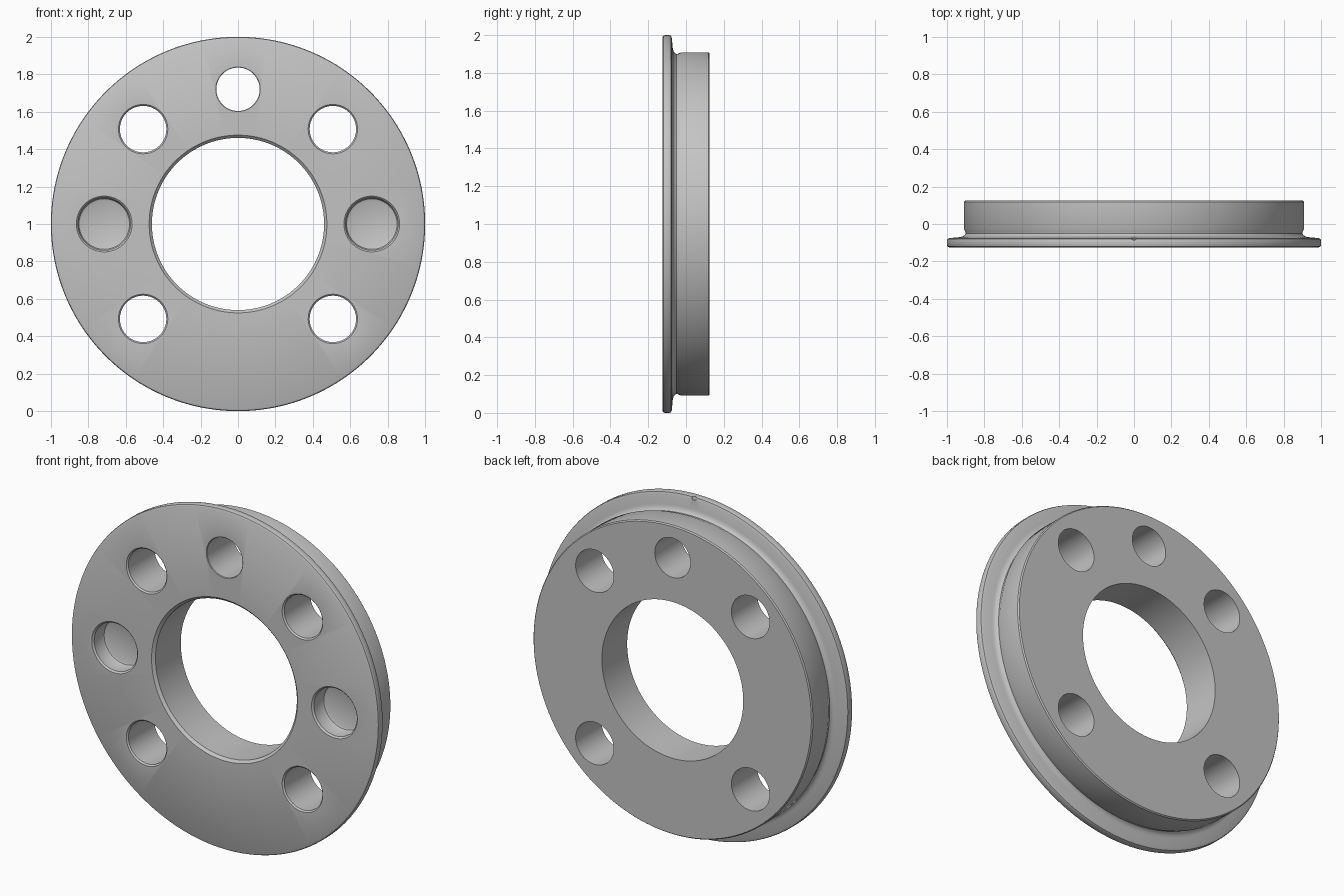
import bpy, bmesh, math
from mathutils import Matrix, Vector

cube = bpy.data.objects.get("Cube")
if cube:
    bpy.data.objects.remove(cube, do_unlink=True)

grey = bpy.data.materials.new("plain_grey")
grey.use_nodes = True
colour = (0.55, 0.55, 0.55, 1)
grey.diffuse_color = colour
grey.node_tree.nodes["Principled BSDF"].inputs["Base Color"].default_value = colour

FRONT, BACK = -0.125, 0.125


def lathe(name, profile, x=0, z=1, steps=64, closed=False):
    """Spin (radius, y) points about a line parallel to the y axis."""
    bm = bmesh.new()
    verts = [bm.verts.new((r, y, 0)) for r, y in profile]
    edges = [bm.edges.new(pair) for pair in zip(verts, verts[1:])]
    if closed:
        edges.append(bm.edges.new((verts[-1], verts[0])))
    bmesh.ops.spin(bm, geom=verts + edges, cent=(0, 0, 0), axis=(0, 1, 0),
                   angle=math.tau, steps=steps, use_duplicate=False)
    bmesh.ops.remove_doubles(bm, verts=bm.verts, dist=0.0002)
    bmesh.ops.recalc_face_normals(bm, faces=bm.faces)
    mesh = bpy.data.meshes.new(name)
    bm.to_mesh(mesh)
    bm.free()
    mesh.materials.append(grey)
    obj = bpy.data.objects.new(name, mesh)
    obj.location = (x, 0, z)
    bpy.context.collection.objects.link(obj)
    return obj


# Flange, relieved neck, hub and chamfered bore in one turned section
ring = lathe("flanged_ring", [
    (0.475, FRONT), (0.988, FRONT), (0.997, -0.12), (1.0, -0.113),
    (1.0, -0.088), (0.997, -0.08), (0.985, -0.075), (0.93, -0.07),
    (0.915, -0.066), (0.905, -0.059), (0.9, -0.05), (0.902, -0.04),
    (0.909, -0.025), (0.909, 0.118), (0.903, BACK), (0.46, BACK),
    (0.46, -0.11)], steps=160, closed=True)

cutters = []


def through_hole(name, x, z, r, lip):
    cutters.append(lathe(name, [(0, -0.2), (r + lip, -0.2), (r + lip, FRONT),
                                (r, FRONT + lip), (r, 0.2), (0, 0.2)], x, z))


# Bolt holes, top hole and blind side pockets
for sx in (-1, 1):
    for sz in (-1, 1):
        through_hole("bolt_hole_cutter", sx * 0.507, 1 + sz * 0.507, 0.124, 0.008)
    cutters.append(lathe("blind_pocket_cutter", [
        (0, -0.2), (0.149, -0.2), (0.149, FRONT), (0.14, FRONT + 0.009),
        (0.14, -0.04), (0.135, -0.03), (0.125, -0.025), (0, -0.025)],
        sx * 0.715, 1))
through_hole("top_hole_cutter", 0, 1.72, 0.116, 0.003)

# Small index notch on the flange rim
cutters.append(lathe("notch_cutter", [
    (0, -0.088), (0.016, -0.08), (0.024, -0.06), (0, -0.06)], 0, 1.998, 24))

bpy.context.view_layer.objects.active = ring
ring.select_set(True)
for cutter in cutters:
    mod = ring.modifiers.new(cutter.name, 'BOOLEAN')
    mod.operation = 'DIFFERENCE'
    mod.solver = 'EXACT'
    mod.object = cutter
    bpy.ops.object.modifier_apply(modifier=mod.name)
for cutter in cutters:
    bpy.data.objects.remove(cutter, do_unlink=True)

bpy.ops.object.select_all(action='DESELECT')
ring.select_set(True)
bpy.ops.object.shade_smooth_by_angle(angle=math.radians(30))
